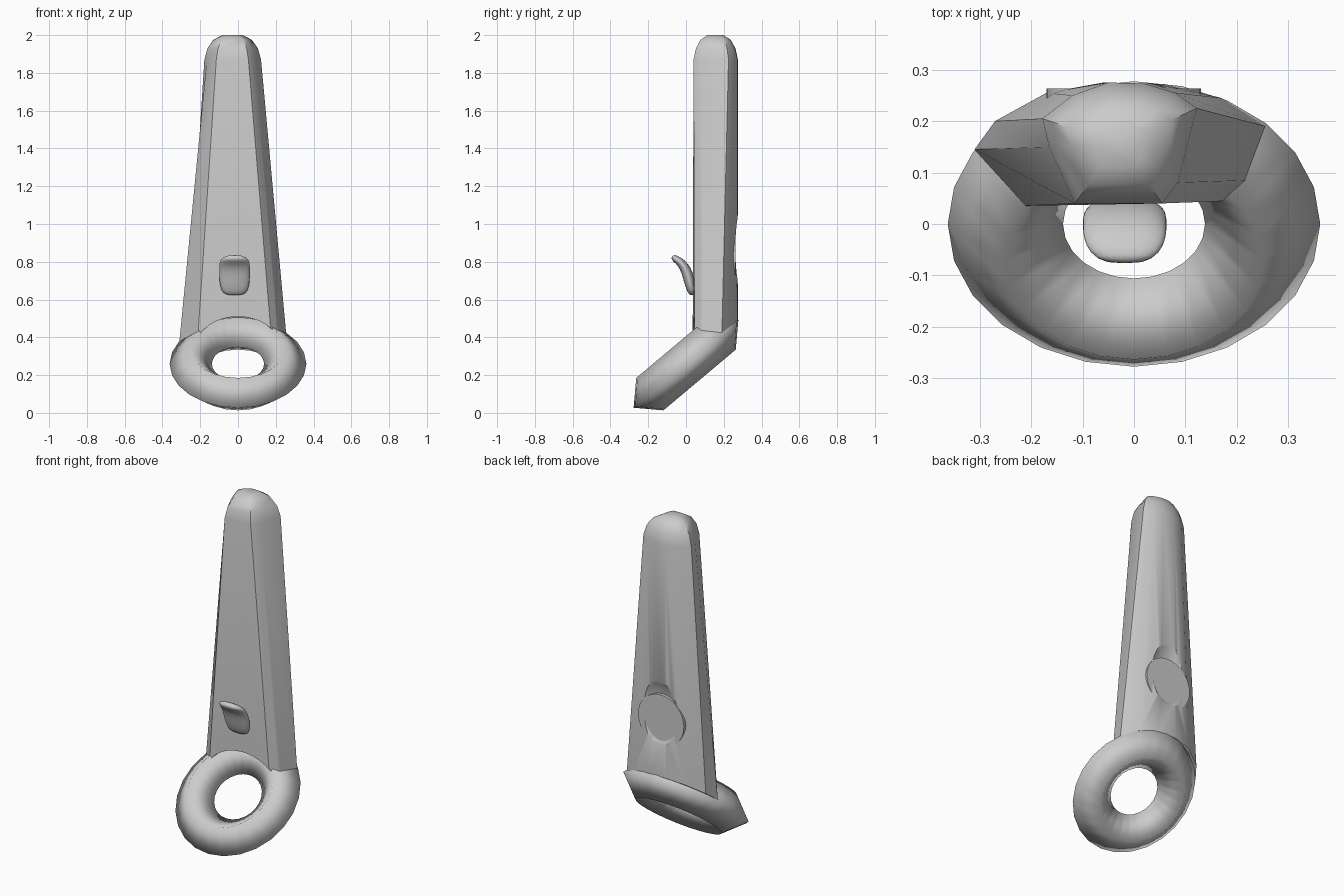
import bpy, math
from math import cos, sin, pi, radians
from mathutils import Vector

if "Cube" in bpy.data.objects:
    bpy.data.objects.remove(bpy.data.objects["Cube"])


def loft(name, rings):
    """Skin a list of equal-length point rings and cap both ends."""
    n = len(rings[0])
    verts = [p for r in rings for p in r]
    faces = [(a * n + i, a * n + (i + 1) % n, (a + 1) * n + (i + 1) % n, (a + 1) * n + i)
             for a in range(len(rings) - 1) for i in range(n)]
    faces += [tuple(reversed(range(n))), tuple(range(len(verts) - n, len(verts)))]
    me = bpy.data.meshes.new(name)
    me.from_pydata(verts, [], faces)
    ob = bpy.data.objects.new(name, me)
    bpy.context.collection.objects.link(ob)
    return ob


def smooth(ob, angle=None):
    bpy.ops.object.select_all(action='DESELECT')
    ob.select_set(True)
    bpy.context.view_layer.objects.active = ob
    if angle:
        bpy.ops.object.shade_smooth_by_angle(angle=radians(angle))
    else:
        bpy.ops.object.shade_smooth()


def cut(target, cutter):
    m = target.modifiers.new("cut", 'BOOLEAN')
    m.operation = 'DIFFERENCE'
    m.solver = 'EXACT'
    m.object = cutter
    bpy.context.view_layer.objects.active = target
    bpy.ops.object.modifier_apply(modifier=m.name)
    bpy.data.objects.remove(cutter)


TILT = radians(40)

# tapered handle body: flat front, rounded back, foot following the ring plane
low = [(-.22, .035), (.185, .045), (.225, .085), (.255, .19), (.17, .245),
       (.06, .272), (-.06, .275), (-.17, .255), (-.27, .2), (-.31, .145)]
high = [(-.115, .04), (.055, .04), (.085, .08), (.122, .225), (.08, .255),
        (.02, .273), (-.05, .275), (-.12, .25), (-.178, .205), (-.165, .15)]
centre = Vector((-.03, .155))
rings = [[(x, y, .26 + y * math.tan(TILT)) for x, y in low]]
for z, s in ((1.87, 1), (1.93, .89), (1.975, .68), (2.0, .36)):
    ring = []
    for p in high:
        q = centre + (Vector(p) - centre) * s
        ring.append((q.x, q.y, z))
    rings.append(ring)
body = loft("handle_body", rings)

# arch above the ring opening
bpy.ops.mesh.primitive_cylinder_add(vertices=48, radius=1, depth=2, location=(0, -.27, .31),
                                    rotation=(pi / 2, 0, 0))
arch = bpy.context.object
arch.scale = (.24, .2, .4)
bpy.context.view_layer.update()
cut(body, arch)

# thumb scoop in the back
bpy.ops.mesh.primitive_uv_sphere_add(segments=32, ring_count=16, radius=1, location=(-.02, .335, .865))
scoop = bpy.context.object
scoop.scale = (.17, .1, .24)
bpy.context.view_layer.update()
cut(body, scoop)
smooth(body, 35)

# tilted ring with a diamond section
bpy.ops.mesh.primitive_torus_add(major_segments=24, minor_segments=4, major_radius=.25,
                                 minor_radius=.112, location=(0, 0, .26), rotation=(TILT, 0, 0))
ring = bpy.context.object
ring.name = "tilted_ring"
smooth(ring)

# round disc set in the scoop
bpy.ops.mesh.primitive_cylinder_add(vertices=40, radius=.15, depth=.026, location=(-.02, .25, .82),
                                    rotation=(pi / 2, 0, 0))
disc = bpy.context.object
disc.name = "back_disc"
smooth(disc, 35)

# curved thumb hook: y, z, half width, half thickness, path angle from vertical
path = [(.035, .622, .045, .012, 8), (.03, .645, .072, .024, 12), (.018, .70, .082, .03, 18),
        (.002, .755, .082, .029, 27), (-.025, .795, .082, .024, 50),
        (-.055, .816, .07, .02, 65), (-.076, .826, .04, .012, 70)]
rings = []
for y, z, w, t, a in path:
    a = radians(a)
    ring = []
    for i in range(20):
        k = 2 * pi * i / 20
        cx = math.copysign(abs(cos(k)) ** .75, cos(k))
        d = t * sin(k)
        ring.append((-.018 + w * cx, y + d * cos(a), z + d * sin(a)))
    rings.append(ring)
hook = loft("thumb_hook", rings)
sub = hook.modifiers.new("smooth", 'SUBSURF')
sub.levels = sub.render_levels = 1
smooth(hook)
